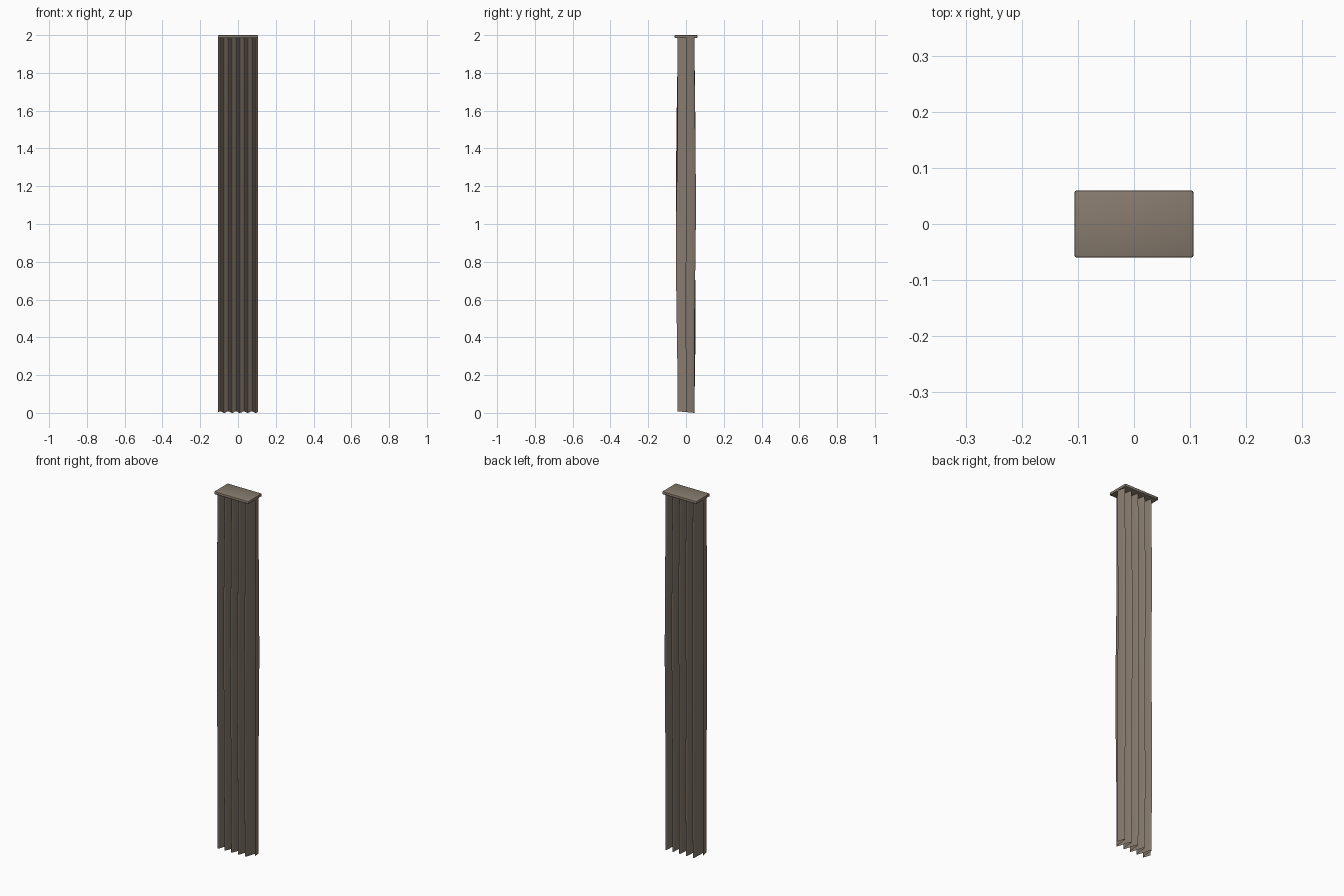
import bpy, bmesh, math

if "Cube" in bpy.data.objects:
    bpy.data.objects.remove(bpy.data.objects["Cube"])

fabric = bpy.data.materials.new("fabric")
fabric.diffuse_color = (0.24, 0.195, 0.155, 1)
fabric.use_nodes = True
fabric.node_tree.nodes["Principled BSDF"].inputs["Base Color"].default_value = fabric.diffuse_color

W, FOLDS, TOP = 0.105, 5, 1.987
NU, NV = FOLDS * 16, 36


def finish(bm, name, angle):
    me = bpy.data.meshes.new(name)
    bm.to_mesh(me)
    bm.free()
    ob = bpy.data.objects.new(name, me)
    bpy.context.collection.objects.link(ob)
    me.materials.append(fabric)
    bpy.ops.object.select_all(action='DESELECT')
    ob.select_set(True)
    bpy.context.view_layer.objects.active = ob
    bpy.ops.object.shade_smooth_by_angle(angle=math.radians(angle))
    return ob


# gathered curtain: sine pleats that swell and sway gently down the drop
bm = bmesh.new()
rows = []
for j in range(NV + 1):
    v = j / NV
    row = []
    for i in range(NU + 1):
        u = i / NU
        phase = 2 * math.pi * FOLDS * u
        amp = 0.044 + 0.006 * math.sin(math.pi * v) * (1 + 0.3 * math.sin(9 * v + 4 * u))
        sway = 0.003 * math.sin(math.pi * v) * math.sin(7 * v + 3 * u)
        y = -amp * math.sin(phase) + sway
        z = v * TOP + (1 - v) * 0.004 * (1 + math.sin(phase))
        row.append(bm.verts.new((-W + 2 * W * u, y, z)))
    rows.append(row)
for a, b in zip(rows, rows[1:]):
    for i in range(NU):
        bm.faces.new((a[i], a[i + 1], b[i + 1], b[i]))
finish(bm, "pleated_curtain", 60)

# flat header plate with softened edges
bm = bmesh.new()
bmesh.ops.create_cube(bm, size=1)
for vert in bm.verts:
    vert.co.x *= 0.212
    vert.co.y *= 0.12
    vert.co.z = vert.co.z * 0.016 + 1.992
bmesh.ops.bevel(bm, geom=bm.edges[:], offset=0.004, segments=2, profile=0.5, affect='EDGES')
finish(bm, "header_plate", 35)
